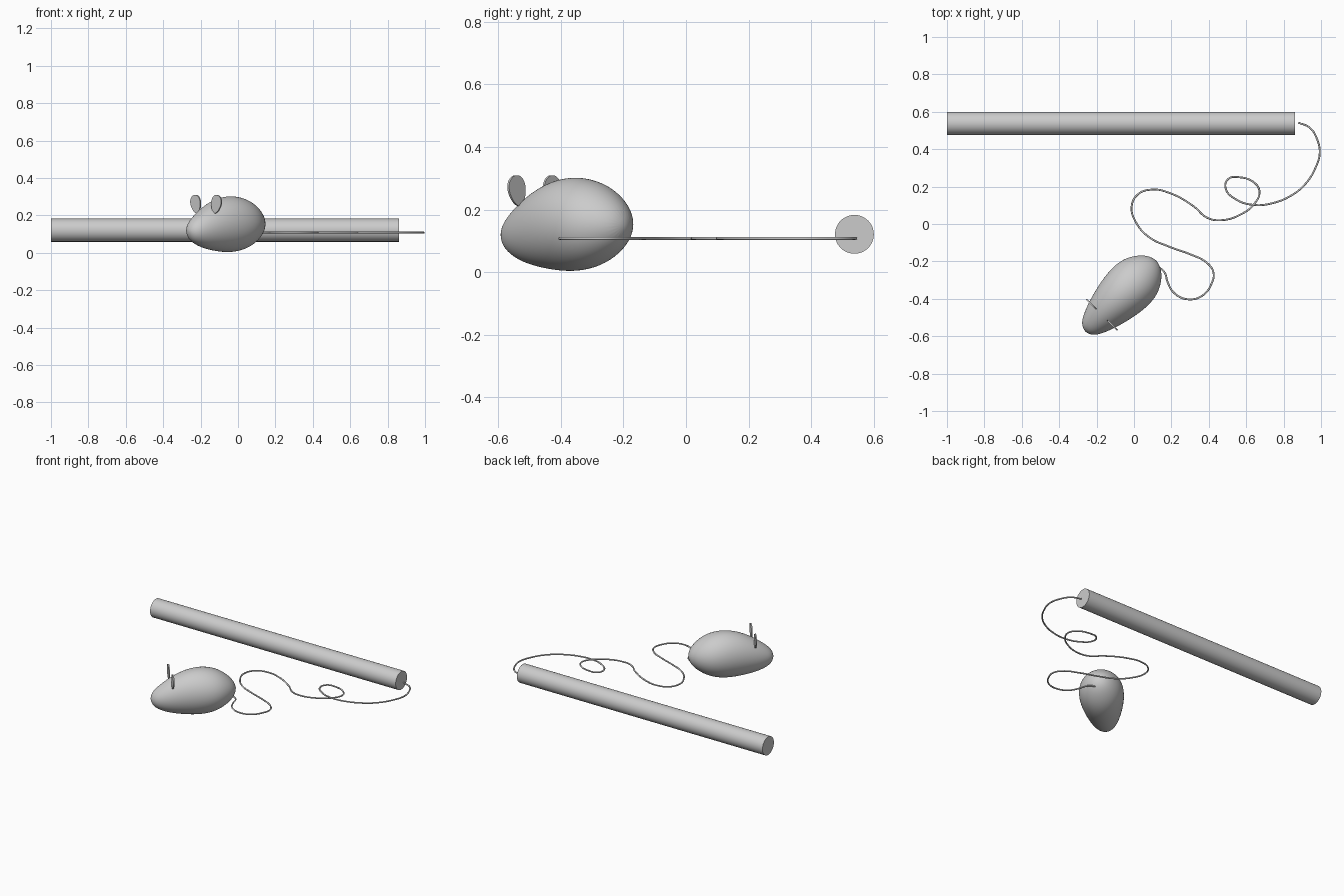
import bpy, bmesh, math
from mathutils import Vector, Matrix

if "Cube" in bpy.data.objects:
    bpy.data.objects.remove(bpy.data.objects["Cube"])


def mesh_object(name, bm, matrix=None):
    bmesh.ops.recalc_face_normals(bm, faces=bm.faces)
    me = bpy.data.meshes.new(name)
    bm.to_mesh(me)
    bm.free()
    ob = bpy.data.objects.new(name, me)
    bpy.context.collection.objects.link(ob)
    if matrix:
        ob.matrix_world = matrix
    return ob


def smooth(ob, angle):
    bpy.ops.object.select_all(action='DESELECT')
    ob.select_set(True)
    bpy.context.view_layer.objects.active = ob
    bpy.ops.object.shade_smooth_by_angle(angle=math.radians(angle))


# Rod
bpy.ops.mesh.primitive_cylinder_add(vertices=48, radius=0.062, depth=1.862,
                                    location=(-0.069, 0.538, 0.121),
                                    rotation=(0, math.pi / 2, 0))
rod = bpy.context.object
rod.name = "rod"
smooth(rod, 40)

# Mouse frame: local +x runs nose to tail at 45 degrees
mouse = Matrix.Translation((-0.065, -0.38, 0)) @ Matrix.Rotation(math.radians(45), 4, 'Z')

# Body: lofted ellipses (position, half width, bottom, top)
rings = [(-0.268, 0.031, 0.088, 0.150), (-0.248, 0.055, 0.061, 0.177),
         (-0.200, 0.080, 0.036, 0.215), (-0.140, 0.102, 0.019, 0.254),
         (-0.060, 0.124, 0.006, 0.291), (0.025, 0.139, 0.000, 0.307),
         (0.100, 0.140, 0.010, 0.299), (0.160, 0.124, 0.033, 0.277),
         (0.213, 0.090, 0.068, 0.240), (0.248, 0.050, 0.105, 0.200)]
N = 24
bm = bmesh.new()
loops = []
for t, w, lo, hi in rings:
    zc, h = (lo + hi) / 2, (hi - lo) / 2
    loops.append([bm.verts.new((t, w * math.cos(a), zc + h * math.sin(a)))
                  for a in (2 * math.pi * i / N for i in range(N))])
for a, b in zip(loops, loops[1:]):
    for i in range(N):
        j = (i + 1) % N
        bm.faces.new((a[i], a[j], b[j], b[i]))
for loop, tip in ((loops[0], (-0.277, 0, 0.118)), (loops[-1], (0.264, 0, 0.152))):
    v = bm.verts.new(tip)
    for i in range(N):
        bm.faces.new((loop[i], loop[(i + 1) % N], v))
body = mesh_object("mouse_body", bm, mouse)
sub = body.modifiers.new("round", 'SUBSURF')
sub.levels = sub.render_levels = 2
smooth(body, 180)

# Ears: thin egg-shaped plates flaring outward
for side, name in ((-1, "ear_right"), (1, "ear_left")):
    bm = bmesh.new()
    outline = []
    for i in range(28):
        a = 2 * math.pi * i / 28
        z = math.sin(a)
        outline.append(bm.verts.new((-0.004, 0.040 * math.cos(a) * (0.9 + 0.2 * z), 0.050 * z)))
    face = bm.faces.new(outline)
    ext = bmesh.ops.extrude_face_region(bm, geom=[face])
    bmesh.ops.translate(bm, vec=(0.008, 0, 0),
                        verts=[e for e in ext["geom"] if isinstance(e, bmesh.types.BMVert)])
    local = (Matrix.Translation((-0.149, side * 0.077, 0.260))
             @ Matrix.Rotation(-side * math.radians(15), 4, 'X'))
    smooth(mesh_object(name, bm, mouse @ local), 40)

# String: loose cord from the rod tip to the tail of the mouse
path = [(0.878, 0.542), (0.94, 0.515), (0.98, 0.45), (0.993, 0.38), (0.97, 0.30),
        (0.917, 0.215), (0.84, 0.152), (0.735, 0.11), (0.64, 0.102), (0.548, 0.13),
        (0.49, 0.19), (0.503, 0.24), (0.553, 0.251), (0.65, 0.215), (0.671, 0.168),
        (0.645, 0.11), (0.58, 0.056), (0.463, 0.02), (0.388, 0.035), (0.32, 0.094),
        (0.185, 0.168), (0.094, 0.184), (0.02, 0.158), (-0.013, 0.09), (0.014, 0.003),
        (0.083, -0.072), (0.185, -0.12), (0.303, -0.163), (0.388, -0.206),
        (0.425, -0.26), (0.415, -0.318), (0.367, -0.382), (0.292, -0.403),
        (0.217, -0.371), (0.18, -0.312), (0.164, -0.26), (0.137, -0.235), (0.09, -0.22)]
cu = bpy.data.curves.new("string", 'CURVE')
cu.dimensions = '3D'
cu.bevel_depth = 0.005
cu.bevel_resolution = 2
cu.resolution_u = 5
cu.use_fill_caps = True
sp = cu.splines.new('BEZIER')
sp.bezier_points.add(len(path) - 1)
for p, (x, y) in zip(sp.bezier_points, path):
    p.co = (x, y, 0.108)
    p.handle_left_type = p.handle_right_type = 'AUTO'
string = bpy.data.objects.new("string", cu)
bpy.context.collection.objects.link(string)
bpy.ops.object.select_all(action='DESELECT')
string.select_set(True)
bpy.context.view_layer.objects.active = string
bpy.ops.object.convert(target='MESH')
smooth(bpy.context.object, 60)
